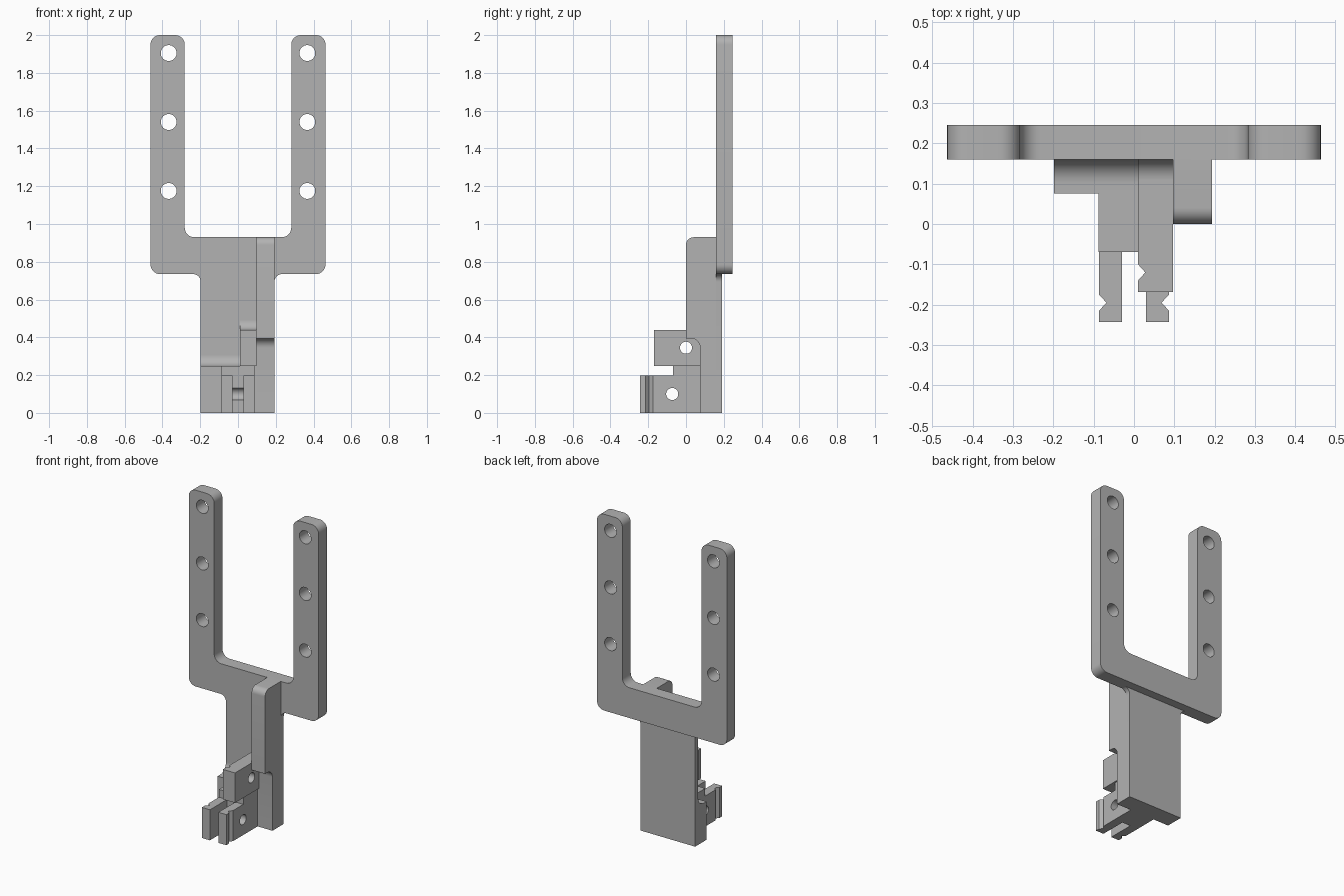
import bpy, bmesh, math
from mathutils import Vector

old = bpy.data.objects.get("Cube")
if old:
    bpy.data.objects.remove(old, do_unlink=True)

grey = bpy.data.materials.new("plain grey")
grey.use_nodes = True
colour = (0.45, 0.45, 0.45, 1)
grey.diffuse_color = colour
grey.node_tree.nodes["Principled BSDF"].inputs["Base Color"].default_value = colour


def outline(points, steps=8):
    """Round each corner that carries a third value, its radius."""
    result = []
    for i, p in enumerate(points):
        c = Vector(p[:2])
        if len(p) < 3:
            result.append(c)
            continue
        u = (Vector(points[i - 1][:2]) - c).normalized()
        v = (Vector(points[(i + 1) % len(points)][:2]) - c).normalized()
        half = u.angle(v) / 2
        centre = c + (u + v).normalized() * p[2] / math.sin(half)
        a = c + u * p[2] / math.tan(half) - centre
        b = c + v * p[2] / math.tan(half) - centre
        sweep = a.angle(b)
        for k in range(steps + 1):
            t = k / steps
            result.append(centre + (a * math.sin((1 - t) * sweep)
                                    + b * math.sin(t * sweep)) / math.sin(sweep))
    return result


def prism(name, axis, points, lo, hi):
    """Extrude an outline along an axis from lo to hi."""
    place = {"x": lambda p, d: (d, p[0], p[1]),
             "y": lambda p, d: (p[0], d, p[1]),
             "z": lambda p, d: (p[0], p[1], d)}[axis]
    bm = bmesh.new()
    pts = outline(points)
    ends = [[bm.verts.new(place(p, d)) for p in pts] for d in (lo, hi)]
    for ring in ends:
        bm.faces.new(ring)
    for i in range(len(pts)):
        bm.faces.new((ends[0][i - 1], ends[0][i], ends[1][i], ends[1][i - 1]))
    bmesh.ops.recalc_face_normals(bm, faces=bm.faces)
    mesh = bpy.data.meshes.new(name)
    bm.to_mesh(mesh)
    bm.free()
    mesh.materials.append(grey)
    ob = bpy.data.objects.new(name, mesh)
    bpy.context.collection.objects.link(ob)
    return ob


def drill(ob, axis, a, b, radius, lo, hi):
    """Cut a round hole through an object."""
    circle = [(a + radius * math.cos(math.tau * k / 32),
               b + radius * math.sin(math.tau * k / 32)) for k in range(32)]
    cutter = prism("hole_cutter", axis, circle, lo, hi)
    cutter.hide_render = True
    mod = ob.modifiers.new("hole", "BOOLEAN")
    mod.operation = "DIFFERENCE"
    mod.solver = "EXACT"
    mod.object = cutter
    bpy.context.view_layer.objects.active = ob
    bpy.ops.object.modifier_apply(modifier=mod.name)
    bpy.data.objects.remove(cutter, do_unlink=True)


# Two-pronged fork with three holes in each prong
r = 0.05
right_half = [(0.463, 0.735, r), (0.463, 2, r), (0.282, 2, r), (0.282, 0.93, r)]
left_half = [(-x, z, q) for x, z, q in reversed(right_half)]
fork = prism("fork", "y", right_half + left_half, 0.16, 0.245)
for x in (-0.367, 0.367):
    for z in (1.175, 1.54, 1.905):
        drill(fork, "y", x, z, 0.042, 0.1, 0.3)

# Thin stem, flaring into the fork
flare = 0.04
prism("stem", "y", [(-0.198, 0), (0.193, 0), (0.193, 0.735, flare), (0.25, 0.735),
                    (0.25, 0.76), (-0.25, 0.76), (-0.25, 0.735), (-0.198, 0.735, flare)],
      0.16, 0.19)

# Thick foot of the stem, with a fillet above it
top = 0.247
prism("foot", "x", [(0.18, 0), (0.075, 0), (0.075, top), (0.16, top, 0.058),
                    (0.16, 0.32), (0.18, 0.32)], -0.198, 0.097)

# Stiffening rib, undercut at the bottom
prism("rib", "x", [(0.18, 0), (0.075, 0), (0.075, 0.395, 0.05), (0, 0.395),
                   (0, 0.93, 0.04), (0.18, 0.93)], 0.097, 0.193)

# Lower clamp: forked jaw with outer grooves and a cross hole
jaw_right = [(0.03, -0.07), (0.03, -0.243), (0.087, -0.243), (0.087, -0.215),
             (0.068, -0.195), (0.087, -0.175), (0.087, 0.08)]
jaw_left = [(-x, y) for x, y in reversed(jaw_right)]
jaw = prism("lower_jaw", "z", jaw_right + jaw_left, 0, 0.197)
drill(jaw, "x", -0.073, 0.1, 0.032, -0.2, 0.2)
prism("lower_jaw_cap", "z", [(-0.088, -0.07), (0.087, -0.07), (0.087, 0.08),
                             (-0.088, 0.08)], 0.197, top)

# Upper clamp: single grooved jaw with a cross hole and a fillet to the stem
upper = prism("upper_jaw", "z", [(0.01, 0.17), (0.01, -0.1), (0.028, -0.12), (0.01, -0.14),
                                 (0.01, -0.169), (0.097, -0.169), (0.097, 0.17)], top, 0.44)
drill(upper, "x", 0, 0.345, 0.032, -0.2, 0.25)
prism("upper_jaw_fillet", "x", [(0.1, 0.42), (0.1, 0.44), (0.16, 0.44, 0.05),
                                (0.16, 0.5), (0.17, 0.5), (0.17, 0.42)], 0.01, 0.097)

# Smooth the rounded faces, keep the edges sharp
parts = [o for o in bpy.context.scene.objects
         if o.type == "MESH" and grey.name in o.data.materials]
bpy.ops.object.select_all(action="DESELECT")
for ob in parts:
    ob.select_set(True)
bpy.context.view_layer.objects.active = fork
bpy.ops.object.shade_smooth_by_angle(angle=math.radians(30))
